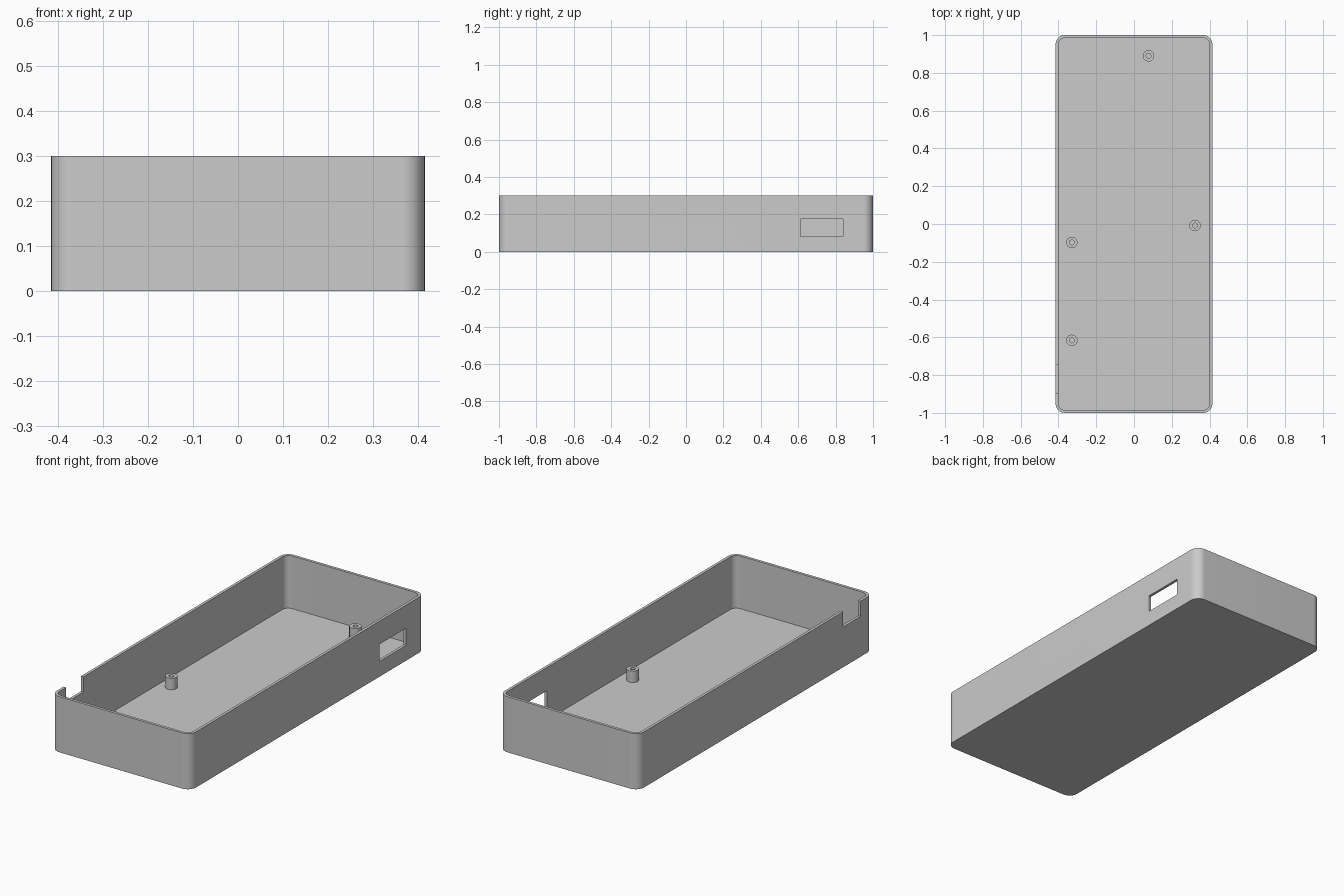
import bpy, bmesh, math

if "Cube" in bpy.data.objects:
    bpy.data.objects.remove(bpy.data.objects["Cube"])

W, L, H = 0.83, 2.0, 0.30       # outer size
WALL, FLOOR, R = 0.015, 0.016, 0.05

grey = bpy.data.materials.new("plain_grey")
grey.diffuse_color = (0.6, 0.6, 0.6, 1)
grey.use_nodes = True
grey.node_tree.nodes["Principled BSDF"].inputs["Base Color"].default_value = grey.diffuse_color


def outline(inset, z, seg=16):
    """Rounded rectangle, counter-clockwise."""
    r, pts = R - inset, []
    cx, cy = W / 2 - R, L / 2 - R
    for k, (sx, sy) in enumerate(((1, 1), (-1, 1), (-1, -1), (1, -1))):
        for i in range(seg + 1):
            a = math.pi / 2 * (k + i / seg)
            pts.append((sx * cx + r * math.cos(a), sy * cy + r * math.sin(a), z))
    return pts


def circle(r, z, n=32):
    return [(r * math.cos(2 * math.pi * i / n), r * math.sin(2 * math.pi * i / n), z)
            for i in range(n)]


def stack(name, loops, loc=(0, 0, 0)):
    """Solid skinned through successive loops and capped at both ends."""
    bm = bmesh.new()
    rings = [[bm.verts.new(p) for p in loop] for loop in loops]
    n = len(rings[0])
    for a, b in zip(rings, rings[1:]):
        for i in range(n):
            j = (i + 1) % n
            bm.faces.new((a[i], a[j], b[j], b[i]))
    bm.faces.new(rings[0][::-1])
    bm.faces.new(rings[-1])
    bmesh.ops.recalc_face_normals(bm, faces=bm.faces)
    me = bpy.data.meshes.new(name)
    bm.to_mesh(me)
    bm.free()
    me.materials.append(grey)
    ob = bpy.data.objects.new(name, me)
    ob.location = loc
    bpy.context.collection.objects.link(ob)
    return ob


def activate(ob):
    bpy.ops.object.select_all(action='DESELECT')
    ob.select_set(True)
    bpy.context.view_layer.objects.active = ob


def cut(ob, x, y0, y1, z0, z1):
    """Cut a rectangular opening through a side wall."""
    bpy.ops.mesh.primitive_cube_add(size=1, location=(x, (y0 + y1) / 2, (z0 + z1) / 2))
    tool = bpy.context.object
    tool.scale = (0.1, y1 - y0, z1 - z0)
    tool.hide_render = True
    tool.data.materials.append(grey)
    activate(ob)
    m = ob.modifiers.new("opening", 'BOOLEAN')
    m.operation, m.solver, m.object = 'DIFFERENCE', 'EXACT', tool
    bpy.ops.object.modifier_apply(modifier=m.name)
    bpy.data.objects.remove(tool)


# Open tray with thin walls
tray = stack("tray", [outline(0, 0), outline(0, H), outline(WALL, H), outline(WALL, FLOOR)])
cut(tray, W / 2, 0.613, 0.84, 0.083, 0.175)       # side window
cut(tray, -W / 2, -0.894, -0.746, 0.218, H + 0.1)  # rim notch
parts = [tray]

# Hollow mounting posts on the floor
top = 0.062
for i, (x, y) in enumerate(((0.077, 0.89), (0.323, -0.008), (-0.329, -0.098), (-0.329, -0.616))):
    parts.append(stack(f"mounting_post_{i + 1}",
                       [circle(0.03, 0), circle(0.03, top), circle(0.013, top), circle(0.013, 0.001)],
                       (x, y, FLOOR - 0.0005)))

for ob in parts:
    activate(ob)
    bpy.ops.object.shade_smooth_by_angle(angle=math.radians(30))
